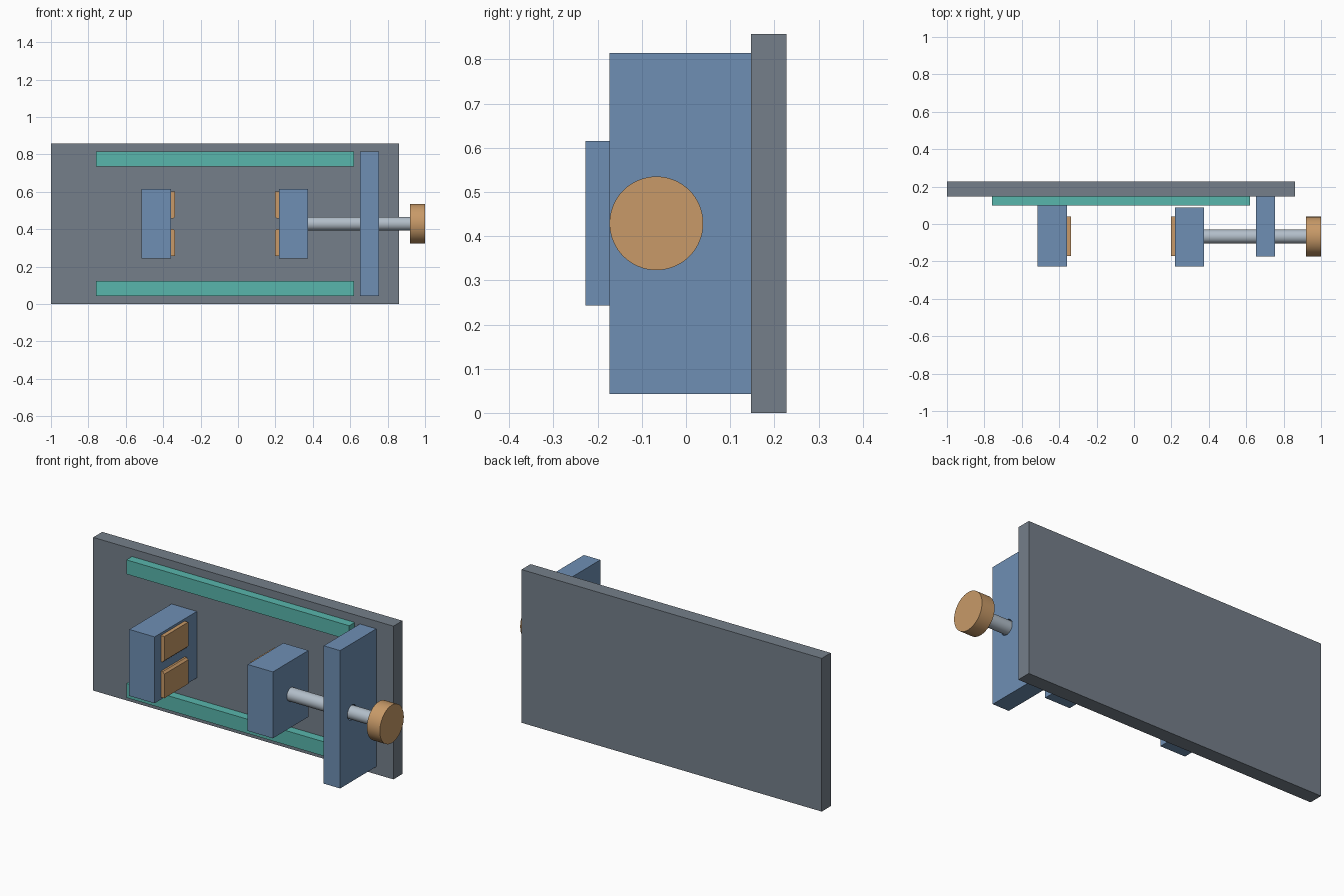
import bpy, bmesh, math

if "Cube" in bpy.data.objects:
    bpy.data.objects.remove(bpy.data.objects["Cube"])


def material(name, r, g, b):
    def lin(c):
        c /= 255
        return c / 12.92 if c < 0.04045 else ((c + 0.055) / 1.055) ** 2.4
    m = bpy.data.materials.new(name)
    m.diffuse_color = (lin(r), lin(g), lin(b), 1)
    m.use_nodes = True
    m.node_tree.nodes["Principled BSDF"].inputs["Base Color"].default_value = m.diffuse_color
    return m


GREY = material("slate grey", 117, 127, 138)
BLUE = material("steel blue", 110, 143, 180)
TEAL = material("teal", 88, 182, 172)
ORANGE = material("tan orange", 200, 154, 104)
STEEL = material("pale steel", 178, 190, 201)


def prism(name, profile, y0, y1, mat):
    """Extrude an (x, z) profile from y0 to y1."""
    bm = bmesh.new()
    face = bm.faces.new([bm.verts.new((x, y0, z)) for x, z in profile])
    ext = bmesh.ops.extrude_face_region(bm, geom=[face])["geom"]
    bmesh.ops.translate(bm, vec=(0, y1 - y0, 0),
                        verts=[v for v in ext if isinstance(v, bmesh.types.BMVert)])
    bmesh.ops.recalc_face_normals(bm, faces=bm.faces)
    me = bpy.data.meshes.new(name)
    bm.to_mesh(me)
    bm.free()
    ob = bpy.data.objects.new(name, me)
    bpy.context.collection.objects.link(ob)
    me.materials.append(mat)
    return ob


def box(name, x0, x1, y0, y1, z0, z1, mat):
    return prism(name, [(x0, z0), (x1, z0), (x1, z1), (x0, z1)], y0, y1, mat)


def rod(name, x0, x1, r, mat):
    """Smooth cylinder along x on the screw axis."""
    bpy.ops.mesh.primitive_cylinder_add(
        vertices=64, radius=r, depth=x1 - x0,
        location=((x0 + x1) / 2, AXIS_Y, MID), rotation=(0, math.pi / 2, 0))
    ob = bpy.context.object
    ob.name = name
    ob.data.materials.append(mat)
    bpy.ops.object.shade_smooth_by_angle()
    return ob


MID = 0.429      # mid height of the device
AXIS_Y = -0.067  # screw axis depth
BACK = 0.147     # front surface of the base plate

# base plate and guide rails
box("base_plate", -1, 0.86, BACK, 0.227, 0, 2 * MID, GREY)
for side, s in (("lower", -1), ("upper", 1)):
    a, b = sorted((MID + s * 0.306, MID + s * 0.386))
    box(side + "_rail", -0.76, 0.62, 0.098, BACK, a, b, TEAL)

# fixed jaw sits on the plate, sliding jaw clears it
box("fixed_jaw", -0.515, -0.358, -0.227, BACK, MID - 0.186, MID + 0.186, BLUE)
box("sliding_jaw", 0.219, 0.375, -0.227, 0.088, MID - 0.186, MID + 0.186, BLUE)

# grip pads, chamfered towards the central groove
for jaw, x, d in (("fixed", -0.358, 1), ("sliding", 0.219, -1)):
    for side, s in (("lower", -1), ("upper", 1)):
        t, c = 0.022 * d, 0.011
        inner, outer = MID + s * 0.027, MID + s * 0.173
        prism(f"{jaw}_jaw_{side}_pad",
              [(x, inner), (x + t - c * d, inner), (x + t, inner + s * c),
               (x + t, outer), (x, outer)], -0.172, 0.04, ORANGE)

# screw support with a clearance hole
support = box("screw_support", 0.652, 0.754, -0.173, BACK, 0.043, 0.815, BLUE)
cutter = rod("hole_cutter", 0.6, 0.8, 0.042, BLUE)
cutter.hide_render = True
cutter.hide_set(True)
cut = support.modifiers.new("hole", "BOOLEAN")
cut.object = cutter
cut.solver = "EXACT"

# screw and knob
rod("screw", 0.375, 0.92, 0.037, STEEL)
rod("knob", 0.92, 1.0, 0.106, ORANGE)
